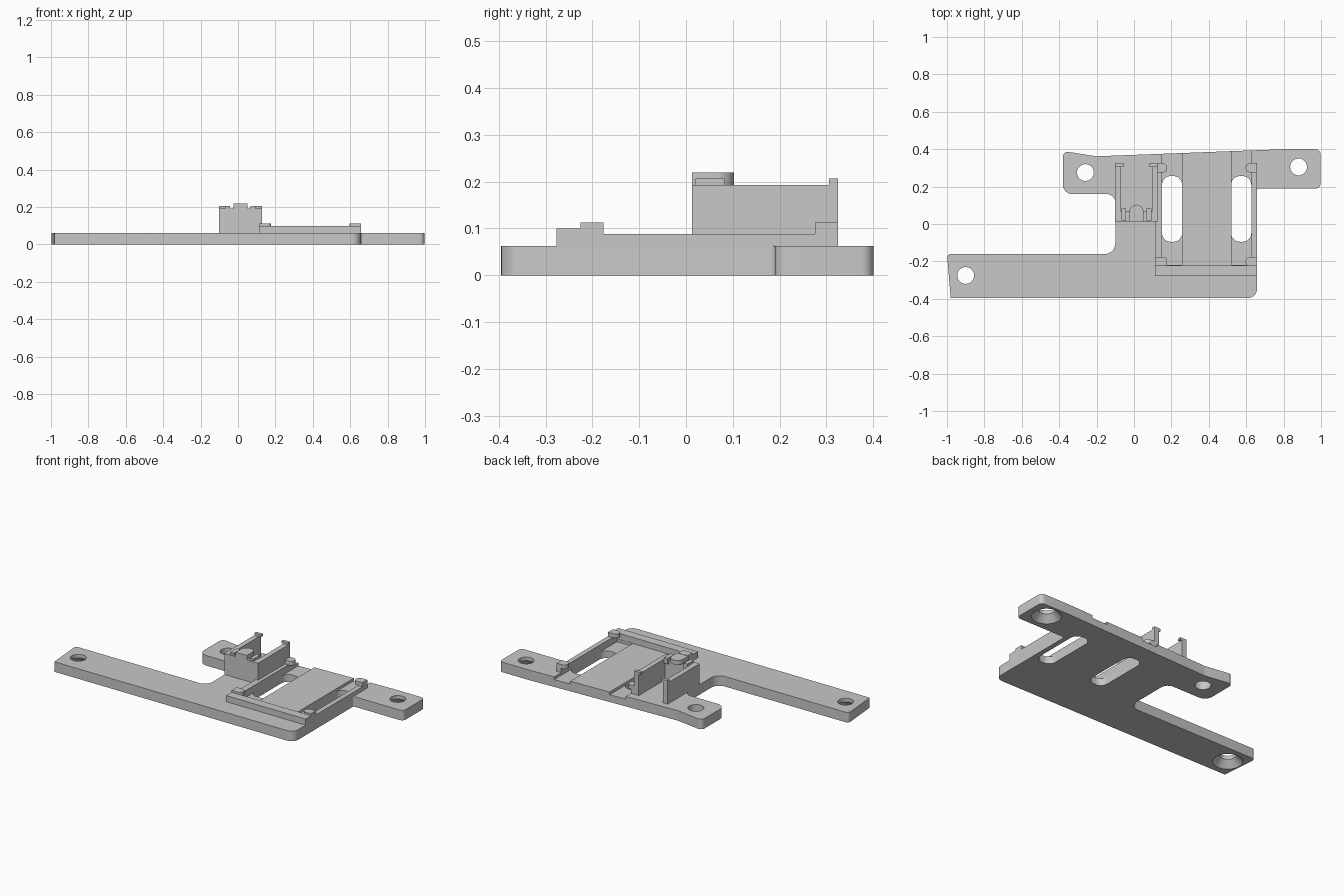
import bpy, bmesh, math
from mathutils import Vector

default = bpy.data.objects.get("Cube")
if default:
    bpy.data.objects.remove(default, do_unlink=True)

grey = bpy.data.materials.new("plain grey")
grey.use_nodes = True
color = (0.58, 0.58, 0.58, 1)
grey.diffuse_color = color
grey.node_tree.nodes["Principled BSDF"].inputs["Base Color"].default_value = color

PLATE = 0.062   # top of the base plate
FLOOR = 0.045   # recessed floor of the bay


def rounded(corners, steps=6):
    """Outline from (x, y, radius) corners, each one filleted."""
    out = []
    for i, (x, y, r) in enumerate(corners):
        p = Vector((x, y))
        if r == 0:
            out.append(p)
            continue
        a = (Vector(corners[i - 1][:2]) - p).normalized()
        b = (Vector(corners[(i + 1) % len(corners)][:2]) - p).normalized()
        half = a.angle(b) / 2
        centre = p + (a + b).normalized() * (r / math.sin(half))
        start = p + a * (r / math.tan(half)) - centre
        end = p + b * (r / math.tan(half)) - centre
        for k in range(steps + 1):
            out.append(centre + start.lerp(end, k / steps).normalized() * r)
    return out


def prism(name, outline, z0, z1):
    """Upright solid over a flat outline."""
    bm = bmesh.new()
    face = bm.faces.new([bm.verts.new((p[0], p[1], z0)) for p in outline])
    top = bmesh.ops.extrude_face_region(bm, geom=[face], use_keep_orig=True)["geom"]
    bmesh.ops.translate(bm, vec=(0, 0, z1 - z0),
                        verts=[g for g in top if isinstance(g, bmesh.types.BMVert)])
    bmesh.ops.recalc_face_normals(bm, faces=bm.faces)
    mesh = bpy.data.meshes.new(name)
    bm.to_mesh(mesh)
    bm.free()
    mesh.materials.append(grey)
    obj = bpy.data.objects.new(name, mesh)
    bpy.context.collection.objects.link(obj)
    return obj


def box(name, x0, x1, y0, y1, z0, z1, r=0):
    return prism(name, rounded([(x0, y0, r), (x1, y0, r), (x1, y1, r), (x0, y1, r)]), z0, z1)


def cone(name, x, y, r0, r1, z0, z1):
    bpy.ops.mesh.primitive_cone_add(vertices=32, radius1=r0, radius2=r1, depth=z1 - z0,
                                    location=(x, y, (z0 + z1) / 2))
    obj = bpy.context.object
    obj.name = name
    obj.data.materials.append(grey)
    return obj


def activate(obj):
    bpy.ops.object.select_all(action="DESELECT")
    obj.select_set(True)
    bpy.context.view_layer.objects.active = obj


def cut(obj, cutter):
    activate(obj)
    mod = obj.modifiers.new("cut", "BOOLEAN")
    mod.operation, mod.solver, mod.object = "DIFFERENCE", "EXACT", cutter
    bpy.ops.object.modifier_apply(modifier=mod.name)
    bpy.data.objects.remove(cutter, do_unlink=True)


# Base plate with its long arm and two ears
plate = prism("base_plate", rounded([
    (-1, -0.16, 0.02), (-0.98, -0.395, 0), (0.657, -0.395, 0.045), (0.657, 0.19, 0.01),
    (0.997, 0.19, 0.025), (0.997, 0.4, 0.025), (0.8, 0.4, 0), (-0.2, 0.362, 0.03),
    (-0.38, 0.39, 0.025), (-0.38, 0.16, 0.05), (-0.1, 0.16, 0.045), (-0.1, -0.16, 0.055),
]), 0, PLATE)

# Bay floors either side of the middle strip, each with a long slot
for x0, x1 in ((0.15, 0.257), (0.52, 0.627)):
    cut(plate, box("floor_cutter", x0, x1, -0.22, 0.5, FLOOR, 0.1))
    cut(plate, box("slot_cutter", x0, x1, -0.095, 0.256, -0.1, 0.1, 0.045))

# Screw holes, two of them countersunk underneath
for x, y, sunk in ((-0.9, -0.275, True), (0.88, 0.305, True), (-0.26, 0.275, False)):
    cut(plate, cone("hole_cutter", x, y, 0.045, 0.045, -0.1, 0.1))
    if sunk:
        cut(plate, cone("countersink_cutter", x, y, 0.088, 0.04, -0.005, 0.045))

# Bay rails and front bar
rails = {"left": (0.627, 0.657), "right": (0.113, 0.15)}
for side, (x0, x1) in rails.items():
    box(side + "_rail", x0, x1, -0.277, 0.325, FLOOR, 0.088)
box("front_bar", 0.113, 0.657, -0.277, -0.222, FLOOR, 0.1)

# Corner clips, rounded towards the inside of the bay
for side, outer, inner in (("left", 0.657, 0.597), ("right", 0.113, 0.177)):
    for place, y0, y1 in (("front", -0.225, -0.176), ("back", 0.276, 0.325)):
        prism(f"{place}_{side}_clip", rounded([
            (outer, y0, 0), (inner, y0, 0.022), (inner, y1, 0.022), (outer, y1, 0)]), 0.088, 0.113)

# Upright holder: front wall, two side walls with end hooks and front catches
box("holder_front_wall", -0.102, 0.128, 0.013, 0.067, 0.05, 0.193)
for side, sign in (("left", 1), ("right", -1)):
    def span(a, b):
        return sorted((0.013 + sign * a, 0.013 + sign * b))
    box(side + "_holder_wall", *span(0.083, 0.115), 0.06, 0.325, 0.05, 0.193)
    box(side + "_holder_hook", *span(0.07, 0.115), 0.305, 0.325, 0.193, 0.207)
    box(side + "_holder_catch", *span(0.055, 0.08), 0.02, 0.082, 0.17, 0.207)

# Round-ended tongue on top of the front wall
prism("holder_tongue", rounded([(-0.025, 0.013, 0), (0.051, 0.013, 0),
                                (0.051, 0.103, 0.037), (-0.025, 0.103, 0.037)]), 0.193, 0.22)

for obj in bpy.context.collection.objects:
    if obj.type == "MESH":
        activate(obj)
        bpy.ops.object.shade_smooth_by_angle(angle=math.radians(30))
